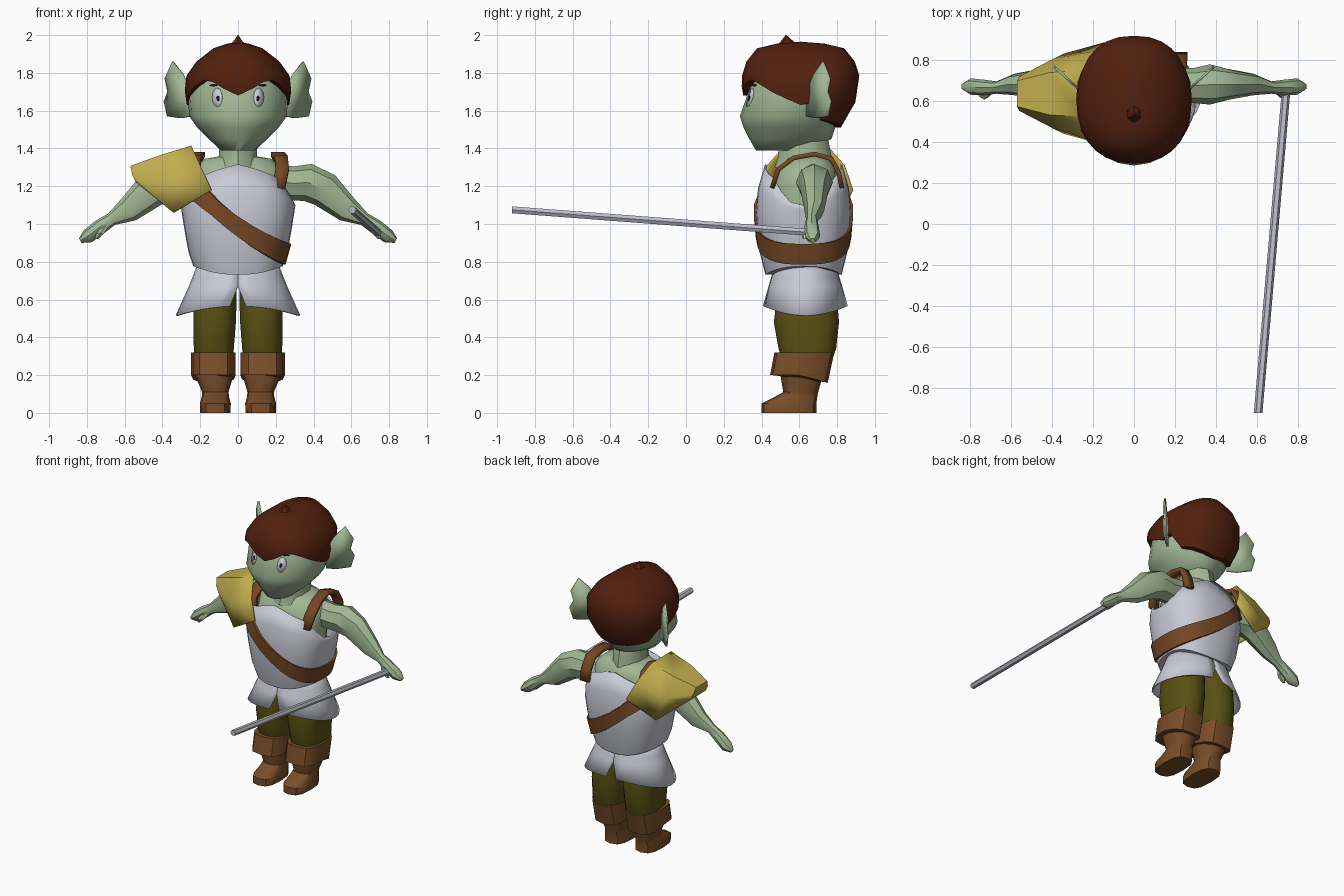
import bpy, bmesh, math
from mathutils import Vector
from mathutils.bvhtree import BVHTree

if "Cube" in bpy.data.objects:
    bpy.data.objects.remove(bpy.data.objects["Cube"])


def material(name, rgb):
    m = bpy.data.materials.new(name)
    m.diffuse_color = (*rgb, 1)
    m.use_nodes = True
    m.node_tree.nodes["Principled BSDF"].inputs["Base Color"].default_value = m.diffuse_color
    return m


SKIN = material("green skin", (0.36, 0.48, 0.30))
HAIR = material("dark red hair", (0.085, 0.015, 0.005))
PLATE = material("pale armour", (0.59, 0.60, 0.68))
STEEL = material("steel", (0.50, 0.51, 0.57))
LEATHER = material("belt leather", (0.18, 0.065, 0.018))
BOOT = material("boot leather", (0.19, 0.075, 0.022))
OLIVE = material("olive cloth", (0.10, 0.08, 0.007))
GOLD = material("dull gold", (0.53, 0.42, 0.075))
BLACK = material("black", (0.01, 0.01, 0.01))


def make(name, verts, faces, mat, thick=0, angle=40):
    mesh = bpy.data.meshes.new(name)
    mesh.from_pydata(verts, [], faces)
    bm = bmesh.new()
    bm.from_mesh(mesh)
    bmesh.ops.remove_doubles(bm, verts=bm.verts, dist=1e-5)
    bmesh.ops.recalc_face_normals(bm, faces=bm.faces)
    bm.to_mesh(mesh)
    bm.free()
    mesh.materials.append(mat)
    ob = bpy.data.objects.new(name, mesh)
    bpy.context.collection.objects.link(ob)
    bpy.ops.object.select_all(action='DESELECT')
    ob.select_set(True)
    bpy.context.view_layer.objects.active = ob
    bpy.ops.object.shade_smooth_by_angle(angle=math.radians(angle))
    if thick:
        mod = ob.modifiers.new("thickness", 'SOLIDIFY')
        mod.thickness, mod.offset = thick, 0
    return ob


def loft(name, rows, mat, closed=True, caps=(True, True), **kw):
    n = len(rows[0])
    faces = []
    for r in range(len(rows) - 1):
        for i in range(n if closed else n - 1):
            j = (i + 1) % n
            faces.append((r*n + i, r*n + j, (r+1)*n + j, (r+1)*n + i))
    if caps[0]:
        faces.append(tuple(range(n)))
    if caps[1]:
        faces.append(tuple(range((len(rows)-1)*n, len(rows)*n)))
    return make(name, [p for row in rows for p in row], faces, mat, **kw)


def lerp(knots, t):
    """Piecewise linear lookup in (key, value) pairs."""
    for (a, u), (b, v) in zip(knots, knots[1:]):
        if t <= b:
            return u + (v - u) * max(0, (t - a) / (b - a))
    return knots[-1][1]


def oval(a, rx, ry, e=2.0):
    """Rounded-square outline; angle 0 faces the front."""
    s, c = math.sin(a), math.cos(a)
    return (rx * math.copysign(abs(s) ** (2/e), s), -ry * math.copysign(abs(c) ** (2/e), c))


def ring(z, x, front, back, rx, n=16, e=2.0):
    pts = [oval(math.tau * i / n, rx, (back - front) / 2, e) for i in range(n)]
    return [(x + px, (front + back) / 2 + py, z) for px, py in pts]


# Head and neck
head = loft("head", [ring(z, 0, f, b, r, 20) for z, f, b, r in [
    (1.39, .37, .60, .09), (1.45, .335, .77, .155), (1.51, .305, .79, .215), (1.57, .285, .81, .258),
    (1.67, .32, .83, .265), (1.76, .335, .84, .26), (1.86, .40, .80, .18)]], SKIN, angle=60)
loft("neck", [ring(z, 0, f, b, r, 10) for z, f, b, r in [
    (1.30, .47, .78, .115), (1.36, .49, .77, .105), (1.46, .49, .75, .11)]], SKIN)

# Hair: cap with a zigzag hem
edge = [(0, 1.68), (32, 1.77), (45, 1.75), (90, 1.63), (98, 1.68), (115, 1.55), (180, 1.51)]
wide = [(1.51, .74), (1.63, .96), (1.70, 1), (1.78, .98), (1.86, .78), (1.93, .46), (1.955, .2)]
deep = [(1.51, .68), (1.60, .87), (1.70, 1), (1.78, 1), (1.87, .91), (1.93, .74), (1.955, .4)]
N = 28
hair_rows = [[] for _ in range(8)]
for i in range(N):
    a = math.tau * i / N
    low = lerp(edge, math.degrees(min(a, math.tau - a)))
    for k, z in enumerate([low, low, (low + 1.78) / 2, 1.785, 1.86, 1.93, 1.955, 1.965]):
        shrink = .8 if k == 0 else .02 if k == 7 else 1
        x, y = oval(a, .282 * lerp(wide, z) * shrink, .312 * lerp(deep, z) * shrink, 2.3)
        hair_rows[k].append((x, .607 + y, z))
loft("hair", hair_rows, HAIR, caps=(False, True), angle=50)
loft("hair_tuft", [ring(1.94, 0, .48, .60, .05, 6), ring(2.0, 0, .528, .532, .002, 6)], HAIR)

# Ears: thin swept-back leaves
for s in (1, -1):
    leaf = [(.25, 1.57), (.30, 1.56), (.372, 1.57), (.39, 1.65), (.37, 1.70),
            (.385, 1.77), (.345, 1.86), (.29, 1.79), (.25, 1.70)]
    make("ear", [(s*x, .65 + .9 * (x - .26), z) for x, z in leaf], [tuple(range(9))], SKIN, thick=.012)

# Eyes: thin discs laid on the face
bm = bmesh.new()
bm.from_mesh(head.data)
face_tree = BVHTree.FromBMesh(bm)
bm.free()


def face_disc(name, cx, cz, w, h, lift, mat):
    pts = [(cx, cz)] + [(cx + w * math.sin(math.tau*i/12), cz + h * math.cos(math.tau*i/12)) for i in range(12)]
    verts = [face_tree.ray_cast(Vector((x, -1, z)), Vector((0, 1, 0)))[0] - Vector((0, lift, 0)) for x, z in pts]
    make(name, verts, [(0, i + 1, (i + 1) % 12 + 1) for i in range(12)], mat, thick=.002)


for s in (1, -1):
    face_disc("eye", s * .11, 1.67, .027, .05, .005, PLATE)
    face_disc("pupil", s * .105, 1.665, .008, .014, .008, BLACK)
    face_disc("eyebrow", s * .13, 1.735, .02, .006, .005, BLACK)

# Bare upper body
loft("shoulders", [ring(z, 0, f, b, r, 14, 2.4) for z, f, b, r in [
    (1.0, .44, .80, .22), (1.2, .45, .81, .25), (1.29, .48, .80, .24), (1.345, .53, .76, .18),
    (1.36, .55, .74, .09)]], SKIN)

# Arms and hands
for s in (1, -1):
    path = [(.19, .67, 1.23, .09, .09), (.29, .675, 1.215, .085, .09), (.37, .68, 1.22, .098, .10),
            (.46, .68, 1.18, .075, .095), (.58, .68, 1.075, .053, .068), (.67, .665, 1.025, .03, .035),
            (.73, .665, .985, .038, .04), (.795, .67, .935, .04, .038), (.835, .67, .912, .015, .014)]
    rows = []
    for i, (x, y, z, ry, rz) in enumerate(path):
        p, q = path[max(i-1, 0)], path[min(i+1, len(path)-1)]
        t = Vector((q[0] - p[0], 0, q[2] - p[2])).normalized()
        rows.append([(s * (x - t.z * rz * math.sin(k)), y + ry * math.cos(k), z + t.x * rz * math.sin(k))
                     for k in (math.tau * j / 8 for j in range(8))])
    loft("arm", rows, SKIN)
    loft("thumb", [ring(z, s * x, y - r, y + r, r, 6) for x, y, z, r in [
        (.70, .655, .99, .02), (.73, .63, .95, .024), (.75, .63, .92, .01)]], SKIN)

# Breastplate: high front and back, cut low under the arms
CY = .622
chest_w = [(.74, .22), (.85, .258), (1.0, .285), (1.1, .30), (1.2, .272), (1.31, .24)]
chest_d = [(.74, .20), (.85, .228), (1.0, .245), (1.1, .25), (1.2, .235), (1.31, .20)]
neckline = [(0, 1.315), (45, 1.25), (62, 1.2), (75, 1.12), (90, 1.10)]


def chest_point(a, z, out=0.0):
    x, y = oval(a, lerp(chest_w, z) + out, lerp(chest_d, z) + out, 2.5)
    return (x, CY + y, z)


rows = [[] for _ in range(6)]
for i in range(32):
    a = math.tau * i / 32
    top = lerp(neckline, math.degrees(math.asin(min(1, abs(math.sin(a))))))
    for k, z in enumerate([.735 + .045 * math.sin(a) ** 2, .85, .97, 1.06, 1.06 + (top - 1.06) * .5, top]):
        rows[k].append(chest_point(a, z))
loft("breastplate", rows, PLATE, caps=(True, False), thick=.008)

# Sash: slanted band around the breastplate
rows = [[] for _ in range(5)]
for i in range(32):
    a, z = math.tau * i / 32, 1.0
    for _ in range(12):
        x = chest_point(a, z)[0]
        z = .985 - .75 * x + .7 * x * x
    for k, (dz, out) in enumerate([(-.055, -.01), (-.055, .016), (.055, .016), (.055, -.01), (-.055, -.01)]):
        x, y, _ = chest_point(a, z + dz, out)
        rows[k].append((x, y, z + dz))
loft("sash", rows, LEATHER, caps=(False, False))

# Shoulder straps
for s in (1, -1):
    arc = [(.215, .455, 1.19), (.235, .49, 1.29), (.228, .57, 1.35), (.21, .68, 1.37),
           (.22, .77, 1.345), (.225, .81, 1.27), (.225, .825, 1.19)]
    loft("shoulder_strap", [[(s * (x + w), y, z) for x, y, z in arc] for w in (-.035, .035)],
         LEATHER, closed=False, caps=(False, False), thick=.025)

# Pauldron: faceted hood over one shoulder, mirrored front to back
PY = .635
sections = [[(-.14, .245, 1.18), (-.20, .20, 1.31), (-.245, .11, 1.41)],
            [(-.34, .19, 1.06), (-.39, .165, 1.22), (-.41, .10, 1.36)],
            [(-.535, .085, 1.22), (-.555, .08, 1.26), (-.565, .06, 1.305)]]
rows = [[(x, PY - d, z) for x, d, z in sec] + [(x, PY + d, z) for x, d, z in sec[::-1]] for sec in sections]
loft("pauldron", rows, GOLD, closed=False, caps=(False, True), thick=.012, angle=25)

# Skirt: two flared halves, split front and back
for s in (1, -1):
    rows = []
    for z, rx, ry, gap in [(.80, .205, .145, 0), (.72, .235, .175, 0), (.67, .255, .19, 0), (.565, .325, .222, .13)]:
        row = []
        for i in range(15):
            a = gap + (math.pi - 2 * gap) * i / 14
            x, y = oval(a, rx, ry)
            row.append((s * x, .632 + y, z - (.05 * math.sin(a) ** 2 if gap else 0)))
        rows.append(row)
    loft("skirt_half", rows, PLATE, closed=False, caps=(False, False), thick=.01)

# Trousers and boots
for s in (1, -1):
    loft("trouser_leg", [ring(z, s * x, f, b, r, 14, 2.6) for z, x, f, b, r in [
        (.27, .128, .51, .77, .10), (.34, .128, .49, .795, .108), (.48, .124, .465, .81, .115),
        (.60, .12, .48, .80, .115), (.74, .105, .51, .76, .10)]], OLIVE)
    low, high = ring(.2, s * .13, .445, .75, .118, 12, 3), ring(.32, s * .13, .468, .785, .118, 12, 3)
    low = [(x, y, z - max(0, y - .62) * .32) for x, y, z in low]
    loft("boot_cuff", [low, high], BOOT)
    loft("boot", [ring(z, s * x, f, b, r, 12, 2.8) for z, x, f, b, r in [
        (0, .12, .40, .69, .08), (.05, .12, .40, .69, .082), (.085, .12, .47, .695, .072),
        (.11, .12, .515, .70, .07), (.20, .126, .50, .725, .102), (.28, .126, .50, .73, .105)]], BOOT)

# Long rod held in the hand
start, end = Vector((.742, .66, .955)), Vector((.605, -.92, 1.075))
loft("rod", [[p + Vector((.021 * math.cos(k), 0, .021 * math.sin(k)))
              for k in (math.tau * j / 6 for j in range(6))] for p in (start, end)], STEEL)
